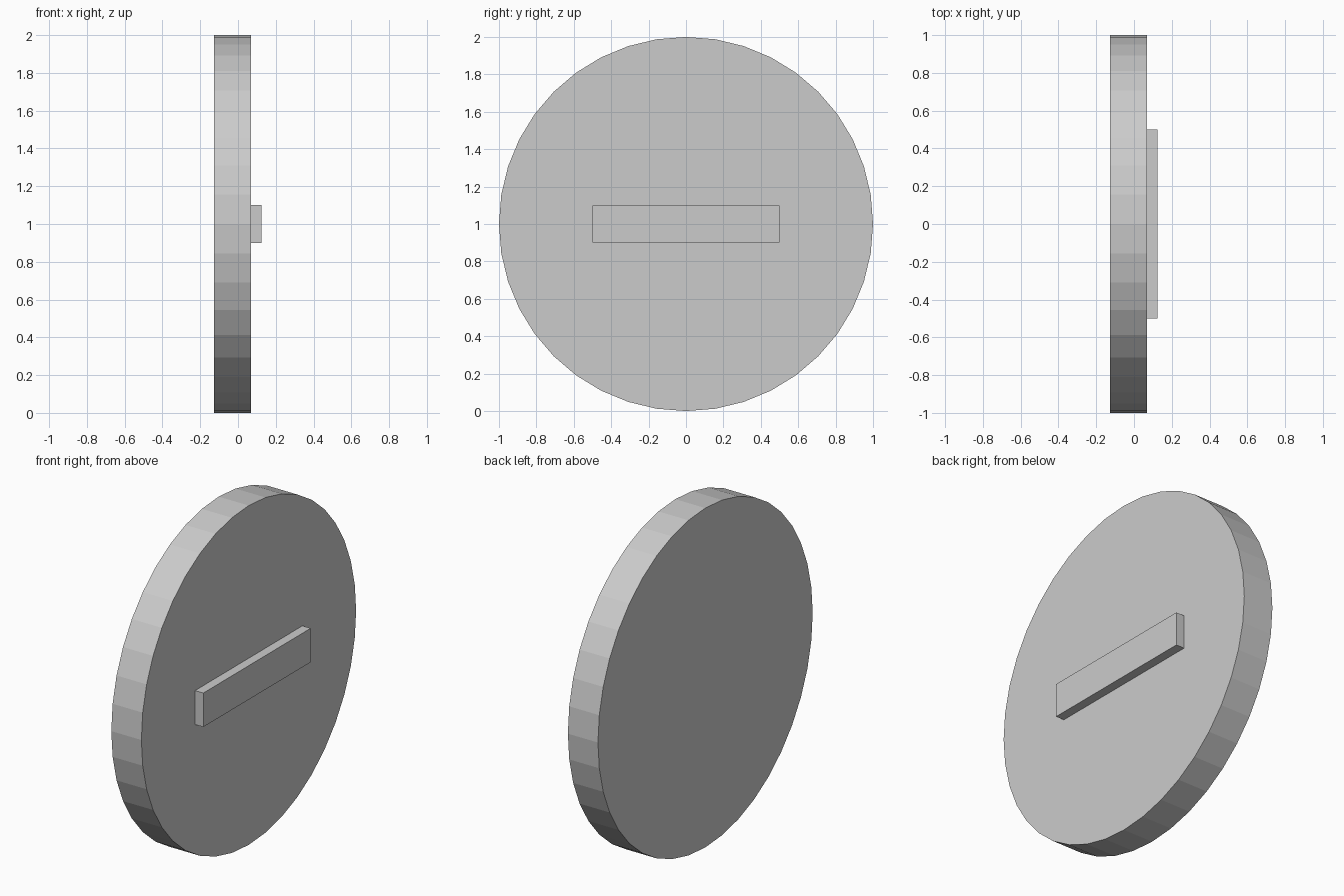
import bpy
import math

if "Cube" in bpy.data.objects:
    bpy.data.objects.remove(bpy.data.objects["Cube"])

DISC_BACK, DISC_FRONT, BAR_FRONT = -0.126, 0.07, 0.124
CENTRE_Z = 1.0

# Upright 40-sided disc facing +x
bpy.ops.mesh.primitive_cylinder_add(
    vertices=40, radius=1.0, depth=DISC_FRONT - DISC_BACK,
    location=((DISC_BACK + DISC_FRONT) / 2, 0, CENTRE_Z),
    rotation=(0, math.pi / 2, 0))
disc = bpy.context.object
disc.name = "disc"
bpy.ops.object.transform_apply(location=False, rotation=True, scale=True)

# Raised horizontal bar, set slightly into the disc face
bar_back = DISC_FRONT - 0.02
bpy.ops.mesh.primitive_cube_add(
    size=1.0, location=((bar_back + BAR_FRONT) / 2, 0, CENTRE_Z))
bar = bpy.context.object
bar.name = "raised_bar"
bar.scale = (BAR_FRONT - bar_back, 1.0, 0.2)
bpy.ops.object.transform_apply(location=False, rotation=False, scale=True)
